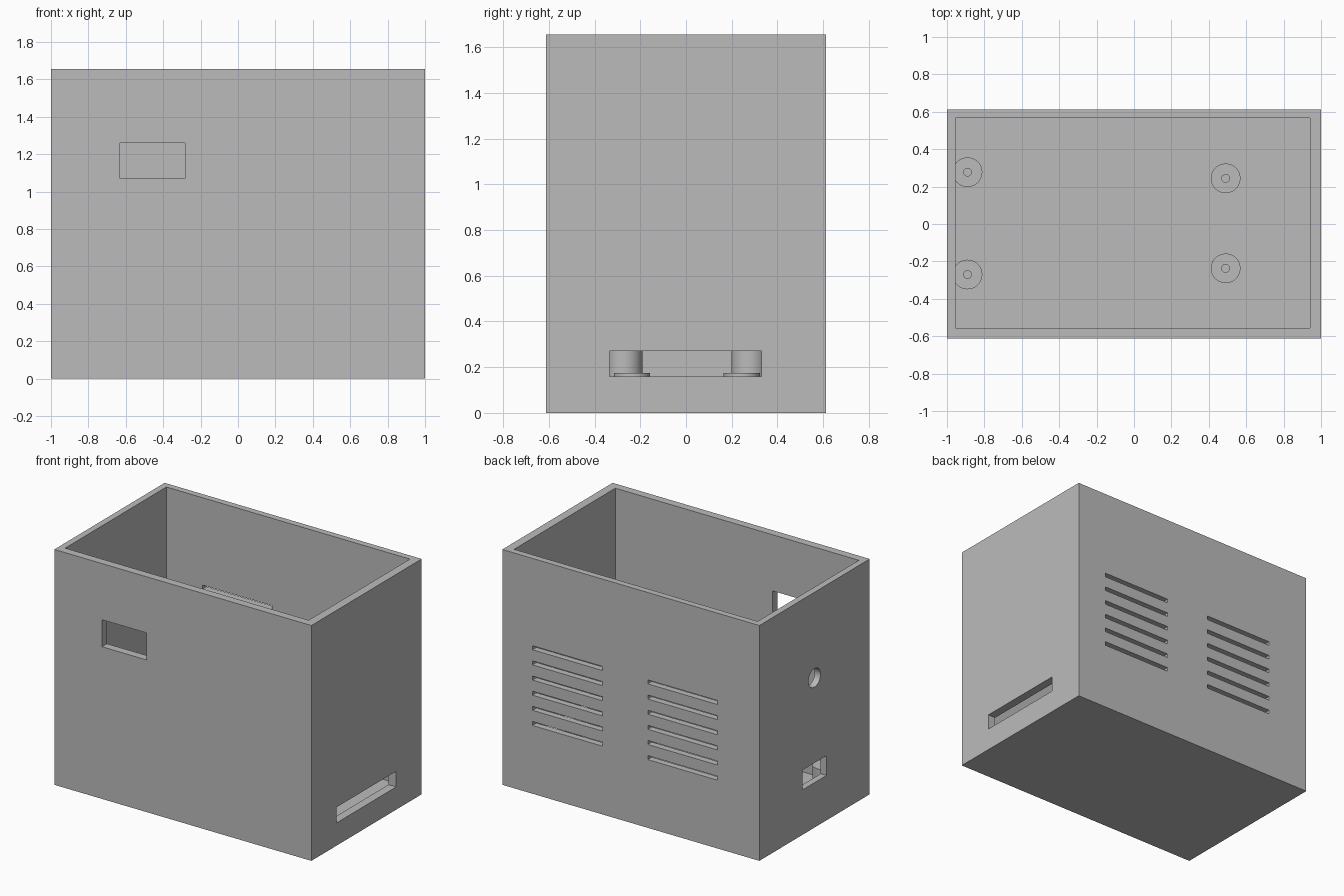
import bpy

if "Cube" in bpy.data.objects:
    bpy.data.objects.remove(bpy.data.objects["Cube"], do_unlink=True)

# Single plain grey material
grey = bpy.data.materials.new("plain_grey")
grey.use_nodes = True
COLOUR = (0.5, 0.5, 0.5, 1)
grey.diffuse_color = COLOUR
grey.node_tree.nodes["Principled BSDF"].inputs["Base Color"].default_value = COLOUR

HX, HY, TOP, FLOOR = 1.0, 0.613, 1.655, 0.05
IN_X, IN_Y = (-0.955, 0.94), (-0.557, 0.568)


def box(name, x, y, z):
    """Box from its (min, max) range along each axis."""
    ranges = (x, y, z)
    bpy.ops.mesh.primitive_cube_add(size=1, location=[(a + b) / 2 for a, b in ranges])
    ob = bpy.context.object
    ob.name = name
    ob.scale = [b - a for a, b in ranges]
    bpy.ops.object.transform_apply(location=False, rotation=False, scale=True)
    ob.data.materials.append(grey)
    return ob


def cylinder(name, radius, depth, location, rotation=(0, 0, 0)):
    bpy.ops.mesh.primitive_cylinder_add(vertices=48, radius=radius, depth=depth,
                                        location=location, rotation=rotation)
    ob = bpy.context.object
    ob.name = name
    ob.data.materials.append(grey)
    return ob


def cut(target, cutter):
    """Subtract the cutter from the target, then discard the cutter."""
    cutter.hide_render = True
    mod = target.modifiers.new("cut", 'BOOLEAN')
    mod.operation, mod.solver, mod.object = 'DIFFERENCE', 'EXACT', cutter
    bpy.context.view_layer.objects.active = target
    bpy.ops.object.modifier_apply(modifier=mod.name)
    bpy.data.objects.remove(cutter, do_unlink=True)


def smooth(ob):
    bpy.ops.object.select_all(action='DESELECT')
    ob.select_set(True)
    bpy.context.view_layer.objects.active = ob
    bpy.ops.object.shade_smooth_by_angle()


# Open-topped case
case = box("case", (-HX, HX), (-HY, HY), (0, TOP))
cut(case, box("cavity", IN_X, IN_Y, (FLOOR, TOP + 0.2)))

# Front window, card slot on one end, port on the other
cut(case, box("window", (-0.63, -0.283), (-0.7, -0.5), (1.07, 1.26)))
cut(case, box("card_slot", (0.9, 1.1), (-0.335, 0.33), (0.16, 0.27)))
cut(case, box("port", (-1.1, -0.9), (-0.133, 0.133), (0.316, 0.455)))

# Round cable hole
cut(case, cylinder("cable_hole", 0.066, 0.2, (-1, 0, 1.053), (0, 1.5708, 0)))

# Two banks of six ventilation slits in the back
for x in ((-0.673, -0.132), (0.219, 0.765)):
    for i in range(6):
        z = 0.48 + i * 0.1065
        cut(case, box("vent", x, (0.5, 0.7), (z, z + 0.028)))
smooth(case)

# Circuit board standoffs with screw holes: tall pair and short pair
for name, x, y, top in (("tall_standoff_front", -0.89, -0.27, 0.31),
                        ("tall_standoff_back", -0.89, 0.277, 0.31),
                        ("short_standoff_front", 0.49, -0.237, 0.175),
                        ("short_standoff_back", 0.49, 0.244, 0.175)):
    base = FLOOR - 0.01
    post = cylinder(name, 0.079, top - base, (x, y, (top + base) / 2))
    cut(post, cylinder("screw_hole", 0.021, top - FLOOR, (x, y, (top + FLOOR) / 2 + 0.01)))
    smooth(post)
